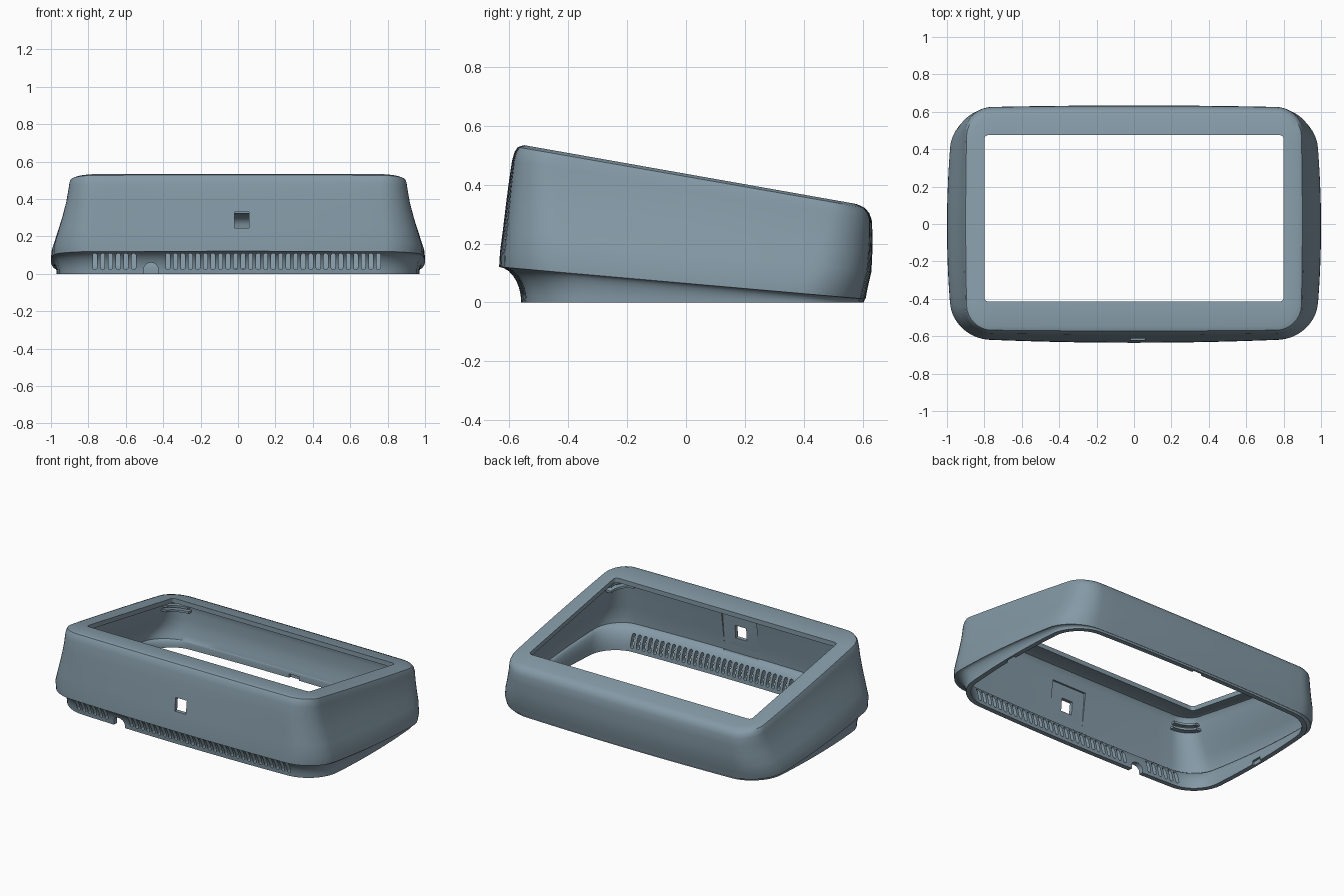
import bpy, bmesh, math
from mathutils import Matrix

if "Cube" in bpy.data.objects:
    bpy.data.objects.remove(bpy.data.objects["Cube"])

K, M = 10, 14          # segments per corner arc and per straight side
WALL = 0.03

mat = bpy.data.materials.new("blue_grey_plastic")
mat.diffuse_color = (0.23, 0.32, 0.38, 1)
mat.use_nodes = True
mat.node_tree.nodes["Principled BSDF"].inputs["Base Color"].default_value = mat.diffuse_color


def make(name, bm):
    bmesh.ops.recalc_face_normals(bm, faces=bm.faces[:])
    me = bpy.data.meshes.new(name)
    bm.to_mesh(me)
    bm.free()
    me.materials.append(mat)
    ob = bpy.data.objects.new(name, me)
    bpy.context.collection.objects.link(ob)
    return ob


def lip(y):
    return 0.065 - 0.088 * y


def top(y):
    return 0.437 - 0.177 * y


def ring(hx, yf, yb, r, bow, zf, inset=0.0):
    """Bowed rounded rectangle whose height follows zf(y)."""
    hx, yf, yb, r = hx - inset, yf + inset, yb - inset, max(r - inset, 0.01)
    yc, hy = (yf + yb) / 2, (yb - yf) / 2
    arcs = []
    for c, (sx, sy) in enumerate([(1, 1), (-1, 1), (-1, -1), (1, -1)]):
        arcs.append([(sx * (hx - r) + r * math.cos((c + k / K) * math.pi / 2),
                      sy * (hy - r) + r * math.sin((c + k / K) * math.pi / 2))
                     for k in range(K + 1)])
    pts = []
    for c in range(4):
        pts += arcs[c]
        a, b = arcs[c][-1], arcs[(c + 1) % 4][0]
        pts += [(a[0] + (b[0] - a[0]) * m / M, a[1] + (b[1] - a[1]) * m / M)
                for m in range(1, M)]
    out = []
    for x, y in pts:
        bx = x * (1 - bow * 0.85 * (y / hy) ** 2)
        by = yc + y * (1 - bow * (x / hx) ** 2)
        out.append((bx, by, zf(by)))
    return out


# Wall profile: height fraction, half width, front y, back y
PROFILE = [(0, 1.0, -.635, .61), (.12, .998, -.632, .617), (.3, .975, -.622, .63),
           (.5, .948, -.612, .633), (.7, .925, -.601, .634), (.86, .912, -.591, .631),
           (.93, .907, -.583, .622), (.975, .9, -.572, .607), (1, .88, -.55, .58)]


def wall_ring(t, hx, yf, yb, inset=0.0):
    def zf(y):
        lo, hi = lip(y) + inset, top(y) - inset
        return lo + (hi - lo) * t
    return ring(hx, yf, yb, 0.2 - 0.07 * t, 0.04 - 0.03 * t, zf, inset)


def foot_ring(a, inset=0.0):
    """Concave undercut from the lip (a=0) down to the base (a=pi/2)."""
    s = math.sin(a)
    return ring(1 - .03 * s, -.635 + .075 * s, .61 - .005 * s, .2, .04,
                lambda y: (lip(y) + inset) * max(math.cos(a), 0), inset)


# Housing: outer skin, window edge and inner skin as one closed loft
steps = [math.pi / 2 * i / 7 for i in range(7, 0, -1)]
rings = [foot_ring(a) for a in steps]
rings += [wall_ring(*p) for p in PROFILE]
rings.append(ring(.8, -.415, .475, .022, 0, top))
rings.append(ring(.8, -.415, .475, .022, 0, lambda y: top(y) - WALL))
rings += [wall_ring(*p, inset=WALL) for p in reversed(PROFILE)]
rings += [foot_ring(a, WALL) for a in reversed(steps)]

bm = bmesh.new()
loops = [[bm.verts.new(p) for p in r] for r in rings]
n = len(loops[0])
for i, lo in enumerate(loops):
    hi = loops[(i + 1) % len(loops)]
    for j in range(n):
        k = (j + 1) % n
        bm.faces.new((lo[j], lo[k], hi[k], hi[j]))
housing = make("housing", bm)


def add_box(bm, centre, size, tilt=0.0):
    bmesh.ops.create_cube(bm, size=1, matrix=Matrix.Translation(centre)
                          @ Matrix.Rotation(tilt, 4, 'X') @ Matrix.Diagonal((*size, 1)))


def add_slot(bm, x, z0, z1, r, y0, y1, seg=6):
    """Capsule-shaped prism along y."""
    pts = [(x + r * math.cos(math.pi * i / seg), z1 - r + r * math.sin(math.pi * i / seg))
           for i in range(seg + 1)]
    pts += [(x - r * math.cos(math.pi * i / seg), z0 + r - r * math.sin(math.pi * i / seg))
            for i in range(seg + 1)]
    f = bm.faces.new([bm.verts.new((px, y0, pz)) for px, pz in pts])
    g = bmesh.ops.extrude_face_region(bm, geom=[f])["geom"]
    bmesh.ops.translate(bm, vec=(0, y1 - y0, 0),
                        verts=[v for v in g if isinstance(v, bmesh.types.BMVert)])


def cut(bm, name):
    cutter = make(name, bm)
    cutter.hide_render = True
    mod = housing.modifiers.new(name, 'BOOLEAN')
    mod.operation, mod.solver, mod.object = 'DIFFERENCE', 'EXACT', cutter
    bpy.context.view_layer.objects.active = housing
    bpy.ops.object.modifier_apply(modifier=name)
    bpy.data.objects.remove(cutter)


# Vent slots and cable notch under the front lip
bm = bmesh.new()
for x in [-.765 + .0415 * i for i in range(6)] + [-.375 + .0402 * i for i in range(29)]:
    add_slot(bm, x, .022, .11, .011, -.68, -.49)
add_slot(bm, -.465, -.1, .06, .04, -.68, -.49, 12)
cut(bm, "vent_cutter")

# Recessed panel on the inside of the front wall
bm = bmesh.new()
add_box(bm, (.02, -.549, .275), (.25, .09, .27), -.09)
cut(bm, "panel_cutter")

# Square front opening
bm = bmesh.new()
add_box(bm, (.02, -.6, .287), (.08, .3, .085))
cut(bm, "opening_cutter")

# Small inner notches in the base rim
bm = bmesh.new()
add_box(bm, (0, .56, 0), (.07, .06, .05))
for s in (-1, 1):
    add_box(bm, (s * .93, 0, 0), (.05, .07, .05))
cut(bm, "rim_notch_cutter")

# Pairs of curved ridges inside each corner
bm = bmesh.new()
for t in (.70, .79):
    base = (.915, -.598, .632)
    back = wall_ring(t, *base, inset=WALL - .012)
    front = wall_ring(t, *base, inset=WALL + .028)
    for c in range(4):
        prev = None
        for j in range(c * (K + M), c * (K + M) + K + 1):
            (ax, ay, az), (bx, by, _) = back[j], front[j]
            cur = [bm.verts.new(p) for p in ((ax, ay, az), (bx, by, az),
                                             (bx, by, az + .014), (ax, ay, az + .014))]
            if prev:
                for q in range(4):
                    w = (q + 1) % 4
                    bm.faces.new((prev[q], prev[w], cur[w], cur[q]))
            else:
                bm.faces.new(cur)
            prev = cur
        bm.faces.new(prev)
ridges = make("corner_ridges", bm)

for ob in (housing, ridges):
    bpy.ops.object.select_all(action='DESELECT')
    ob.select_set(True)
    bpy.context.view_layer.objects.active = ob
    bpy.ops.object.shade_smooth_by_angle(angle=math.radians(32))
